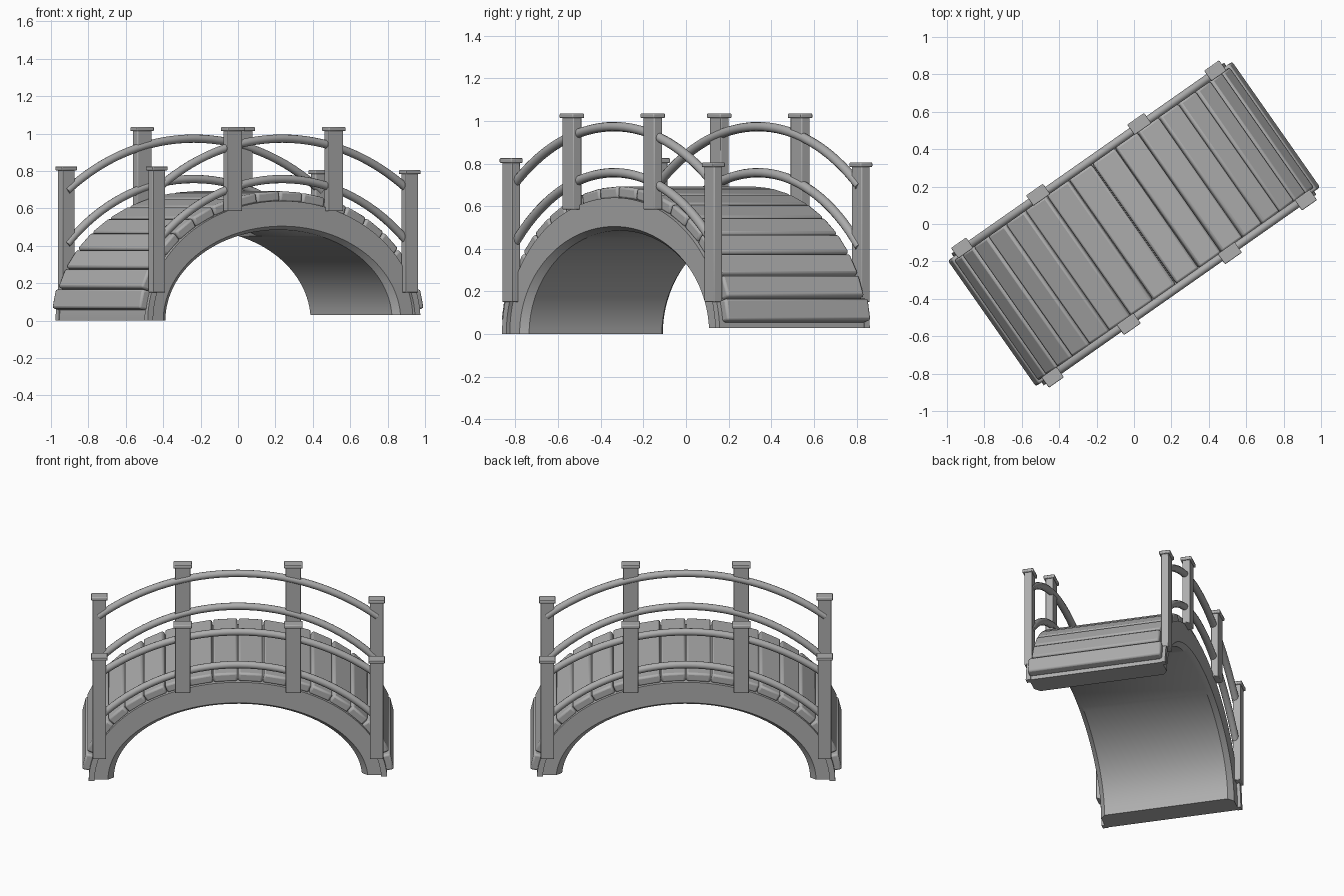
import bpy, bmesh, math
from mathutils import Matrix, Vector

cube = bpy.data.objects.get("Cube")
if cube:
    bpy.data.objects.remove(cube, do_unlink=True)

TURN = Matrix.Rotation(math.radians(35), 4, 'Z')   # the bridge stands diagonally
HALF = 0.41                                        # half width of the arch
OUT_A, OUT_B = 0.885, 0.64                         # outer ellipse of the arch
SHORT = 0.03                                       # one foot ends slightly higher

grey = bpy.data.materials.new("plain_grey")
grey.use_nodes = True
grey.diffuse_color = (0.42, 0.42, 0.42, 1)
grey.node_tree.nodes["Principled BSDF"].inputs["Base Color"].default_value = (0.42, 0.42, 0.42, 1)


def finish(name, bm, bevel=0.0, segments=2):
    """Turn a bmesh into a smooth-shaded object, with optional edge rounding."""
    bmesh.ops.recalc_face_normals(bm, faces=bm.faces)
    bm.transform(TURN)
    mesh = bpy.data.meshes.new(name)
    bm.to_mesh(mesh)
    bm.free()
    mesh.materials.append(grey)
    ob = bpy.data.objects.new(name, mesh)
    bpy.context.collection.objects.link(ob)
    if bevel:
        mod = ob.modifiers.new("rounding", 'BEVEL')
        mod.width, mod.segments = bevel, segments
    bpy.ops.object.select_all(action='DESELECT')
    bpy.context.view_layer.objects.active = ob
    ob.select_set(True)
    bpy.ops.object.shade_smooth_by_angle(angle=math.radians(35))
    return ob


def box(name, center, size, tilt=0.0, bevel=0.0):
    bm = bmesh.new()
    bmesh.ops.create_cube(bm, size=1)
    bm.transform(Matrix.Translation(center) @ Matrix.Rotation(tilt, 4, 'Y')
                 @ Matrix.Diagonal((*size, 1)))
    return finish(name, bm, bevel)


def skin(rings):
    """Join closed rings of points into a capped tube."""
    bm = bmesh.new()
    loops = [[bm.verts.new(p) for p in ring] for ring in rings]
    n = len(loops[0])
    for a, b in zip(loops, loops[1:]):
        for i in range(n):
            j = (i + 1) % n
            bm.faces.new((a[i], a[j], b[j], b[i]))
    bm.faces.new(loops[0])
    bm.faces.new(loops[-1])
    return bm


def ellipse_sweep(section, start, end, steps, cut=0.0):
    """Sweep (a, b, y) section points round their ellipses, foot cut at a height."""
    rings = []
    for k in range(steps + 1):
        ring = []
        for a, b, y in section:
            low = max(start, math.asin(cut / b))
            t = low + (end - low) * k / steps
            ring.append((a * math.cos(t), y, b * math.sin(t)))
        rings.append(ring)
    return skin(rings)


# Arch with a chamfered opening
half_section = [(OUT_A, OUT_B, -HALF), (0.775, 0.505, -HALF), (0.74, 0.485, -0.38)]
section = half_section + [(a, b, -y) for a, b, y in reversed(half_section)]
finish("arch", ellipse_sweep(section, 0, math.pi, 64, SHORT))

# Deck planks, evenly spaced by angle
COUNT, STEP, THICK = 18, 0.165, 0.056


def deck_point(t):
    return Vector(((OUT_A + 0.022) * math.cos(t), 0, (OUT_B + 0.025) * math.sin(t)))


for i in range(COUNT):
    t = math.pi / 2 + (i - COUNT / 2) * STEP
    a, b = deck_point(t), deck_point(t + STEP)
    chord = a - b
    width = HALF if i in (0, COUNT - 1) else 0.392
    box(f"plank_{i + 1}", (a + b) / 2, (chord.length - 0.005, 2 * width, THICK),
        math.atan2(-chord.z, chord.x), 0.012)


def rail(name, y, top, radius, reach):
    """Round handrail following a circular arc."""
    limit, r, sides = math.asin(reach / radius), 0.022, 12
    rings = []
    for k in range(33):
        t = -limit + 2 * limit * k / 32
        ring = []
        for s in range(sides):
            w = 2 * math.pi * s / sides
            d = radius + r * math.cos(w)
            ring.append((d * math.sin(t), y + r * math.sin(w), top - radius + d * math.cos(t)))
        rings.append(ring)
    finish(name, skin(rings))


for side, sy in (("right", -1), ("left", 1)):
    # Handrails
    rail(f"{side}_upper_rail", sy * 0.412, 0.973, 1.37, 0.83)
    rail(f"{side}_lower_rail", sy * 0.412, 0.757, 1.16, 0.83)

    # Posts and caps: position, bottom, top, width
    posts = [(-0.826, 0.15, 0.825, 0.08), (-0.33, 0.585, 1.035, 0.092),
             (0.33, 0.585, 1.035, 0.092), (0.826, 0.15, 0.805, 0.08)]
    for n, (x, low, high, w) in enumerate(posts, 1):
        y = sy * 0.422
        box(f"{side}_post_{n}", (x, y, (low + high) / 2 - 0.005),
            (w, 0.047, high - low - 0.01), bevel=0.004)
        box(f"{side}_post_cap_{n}", (x, y, high - 0.011), (w + 0.018, 0.068, 0.022), bevel=0.005)

    # Foot trims running down the arch edge below the end posts
    strip = [(a, b, sy * y) for a, b, y in
             ((0.89, 0.645, HALF - 0.01), (0.89, 0.645, HALF + 0.02),
              (0.855, 0.61, HALF + 0.02), (0.855, 0.61, HALF - 0.01))]
    finish(f"{side}_foot_trim_east", ellipse_sweep(strip, 0, 0.33, 8, SHORT))
    finish(f"{side}_foot_trim_west", ellipse_sweep(strip, math.pi - 0.33, math.pi, 8))
